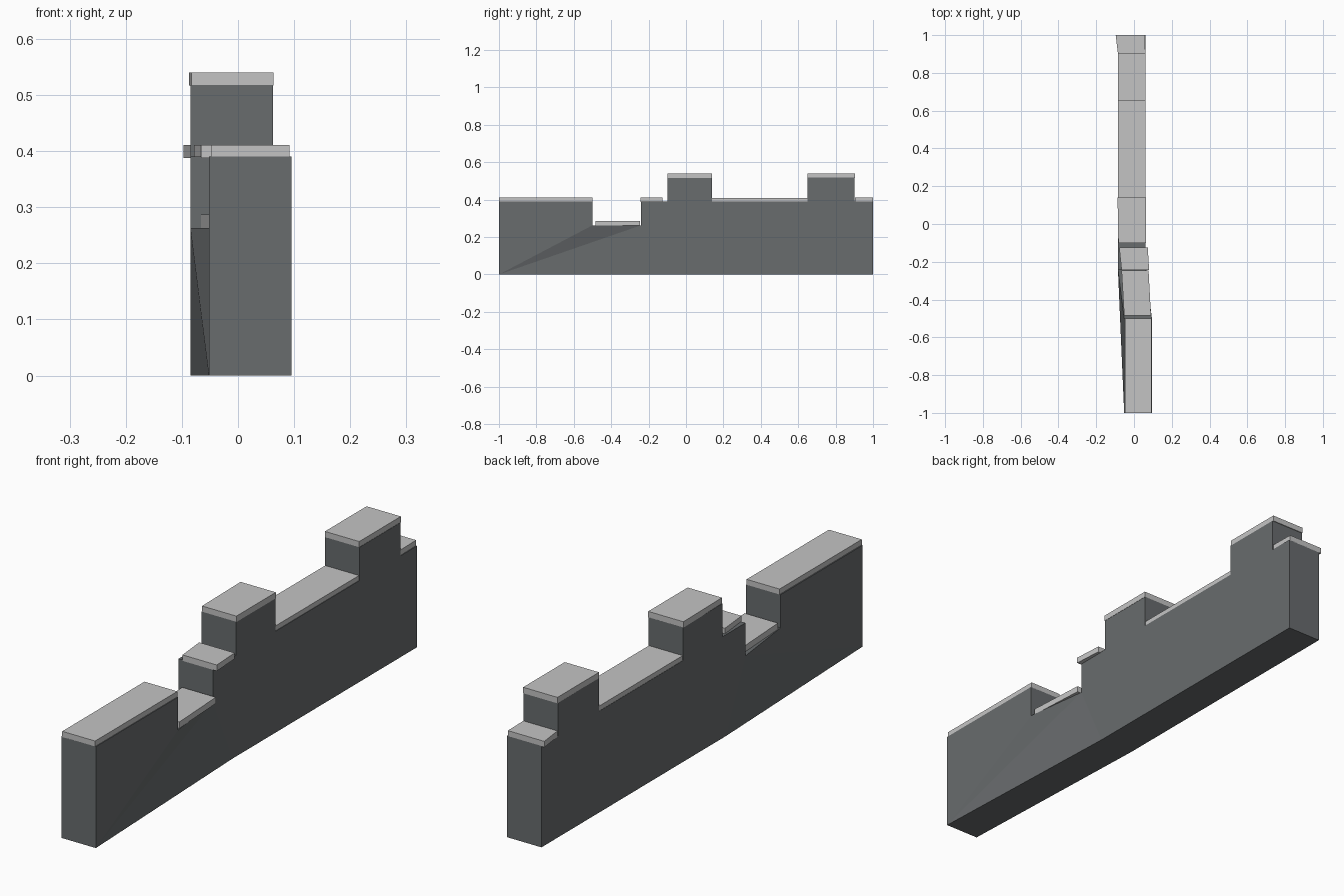
import bpy, bmesh

if "Cube" in bpy.data.objects:
    bpy.data.objects.remove(bpy.data.objects["Cube"])


def material(name, rgb):
    m = bpy.data.materials.new(name)
    m.diffuse_color = (*rgb, 1)
    m.use_nodes = True
    m.node_tree.nodes["Principled BSDF"].inputs["Base Color"].default_value = m.diffuse_color
    return m


STONE = material("dark_stone", (0.14, 0.15, 0.155))
CAP = material("pale_capstone", (0.55, 0.55, 0.55))


def make(name, verts, faces, mat):
    bm = bmesh.new()
    vs = [bm.verts.new(v) for v in verts]
    for f in faces:
        bm.faces.new([vs[i] for i in f])
    bmesh.ops.recalc_face_normals(bm, faces=bm.faces)
    me = bpy.data.meshes.new(name)
    bm.to_mesh(me)
    bm.free()
    me.materials.append(mat)
    ob = bpy.data.objects.new(name, me)
    bpy.context.collection.objects.link(ob)
    return ob


# Wall: stepped side profile (y, z), with the front end shifted sideways
profile = [(-1, 0), (-1, .39), (-.5, .39), (-.5, .263), (-.24, .263), (-.24, .39),
           (-.1, .39), (-.1, .518), (.14, .518), (.14, .39), (.65, .39), (.65, .518),
           (.9, .518), (.9, .39), (1, .39), (1, 0), (-.12, 0)]
n = len(profile)
verts = [(x + (.033 if y <= -.5 else 0), y, z)
         for x in (-.085, .062) for y, z in profile]
side = [[0, 1, 2, 3], [0, 3, 4], [0, 4, 16], list(range(4, n))]
faces = side + [[i + n for i in reversed(f)] for f in side]
faces += [[i, (i + 1) % n, (i + 1) % n + n, i + n] for i in range(n)]
make("wall", verts, faces, STONE)


# Capstones: slightly skewed slabs following the wall top
def cap(name, y0, y1, z0, z1, l0, r0, l1, r1):
    v = [(x, y, z) for z in (z0, z1)
         for x, y in ((l0, y0), (r0, y0), (r1, y1), (l1, y1))]
    f = [(3, 2, 1, 0), (4, 5, 6, 7)]
    f += [(i, (i + 1) % 4, (i + 1) % 4 + 4, i + 4) for i in range(4)]
    make(name, v, f, CAP)


cap("front_cap", -1, -.5, .388, .411, -.048, .092, -.048, .092)
cap("notch_cap", -.485, -.245, .263, .287, -.052, .090, -.066, .077)
cap("step_cap", -.243, -.125, .388, .411, -.066, .080, -.078, .073)
cap("middle_merlon_cap", -.1, .14, .517, .54, -.083, .063, -.087, .063)
cap("long_cap", .14, .65, .386, .409, -.084, .060, -.084, .060)
cap("rear_merlon_cap", .65, .903, .517, .54, -.085, .061, -.085, .061)
cap("rear_cap", .903, 1, .388, .411, -.085, .060, -.097, .058)
